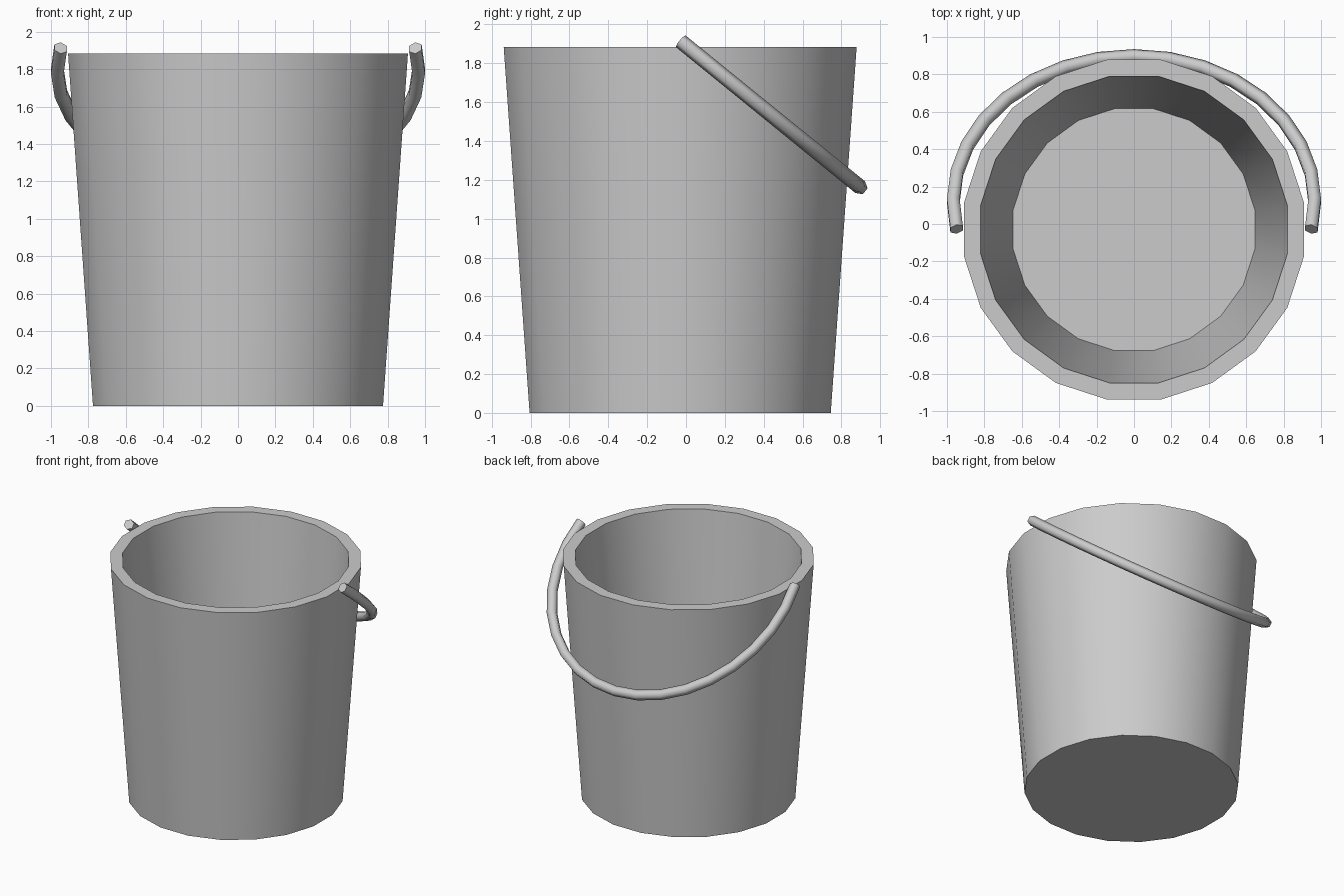
import bpy
import bmesh
from math import sin, cos, radians, pi
from mathutils import Vector

if "Cube" in bpy.data.objects:
    bpy.data.objects.remove(bpy.data.objects["Cube"])


def loft(name, rings, smooth_deg):
    """Skin a list of equal-sized vertex rings and cap both ends."""
    bm = bmesh.new()
    loops = [[bm.verts.new(p) for p in ring] for ring in rings]
    n = len(loops[0])
    for a, b in zip(loops, loops[1:]):
        for i in range(n):
            j = (i + 1) % n
            bm.faces.new((a[i], a[j], b[j], b[i]))
    bm.faces.new(loops[0][::-1])
    bm.faces.new(loops[-1])
    bmesh.ops.recalc_face_normals(bm, faces=bm.faces)
    mesh = bpy.data.meshes.new(name)
    bm.to_mesh(mesh)
    bm.free()
    obj = bpy.data.objects.new(name, mesh)
    bpy.context.collection.objects.link(obj)
    bpy.ops.object.select_all(action='DESELECT')
    obj.select_set(True)
    bpy.context.view_layer.objects.active = obj
    bpy.ops.object.shade_smooth_by_angle(angle=radians(smooth_deg))
    return obj


# Bucket: 20-sided tapered shell, outside bottom -> rim -> inside floor
SIDES = 20
profile = [(0.785, 0.0), (0.92, 1.885), (0.83, 1.885), (0.655, 0.1)]
angles = [2 * pi * (i + 0.5) / SIDES for i in range(SIDES)]
loft("bucket", [[(r * cos(a), -0.03 + r * sin(a), z) for a in angles]
                for r, z in profile], 30)

# Handle: hexagonal rod bent in an arc, hanging down behind the bucket
tilt = radians(39.1)
side = Vector((1, 0, 0))
down = Vector((0, cos(tilt), -sin(tilt)))
normal = side.cross(down)
RX, RS, ROD, STEPS = 0.966, 1.0, 0.039, 18
centre = Vector((0, -0.027, 1.913)) + down * 0.19
rings = []
for k in range(STEPS + 1):
    t = radians(-11 + 202 * k / STEPS)
    p = centre + side * (RX * cos(t)) + down * (RS * sin(t))
    out = (side * (RS * cos(t)) + down * (RX * sin(t))).normalized()
    rings.append([p + ROD * (normal * cos(i * pi / 3) + out * sin(i * pi / 3))
                  for i in range(6)])
loft("handle", rings, 65)
